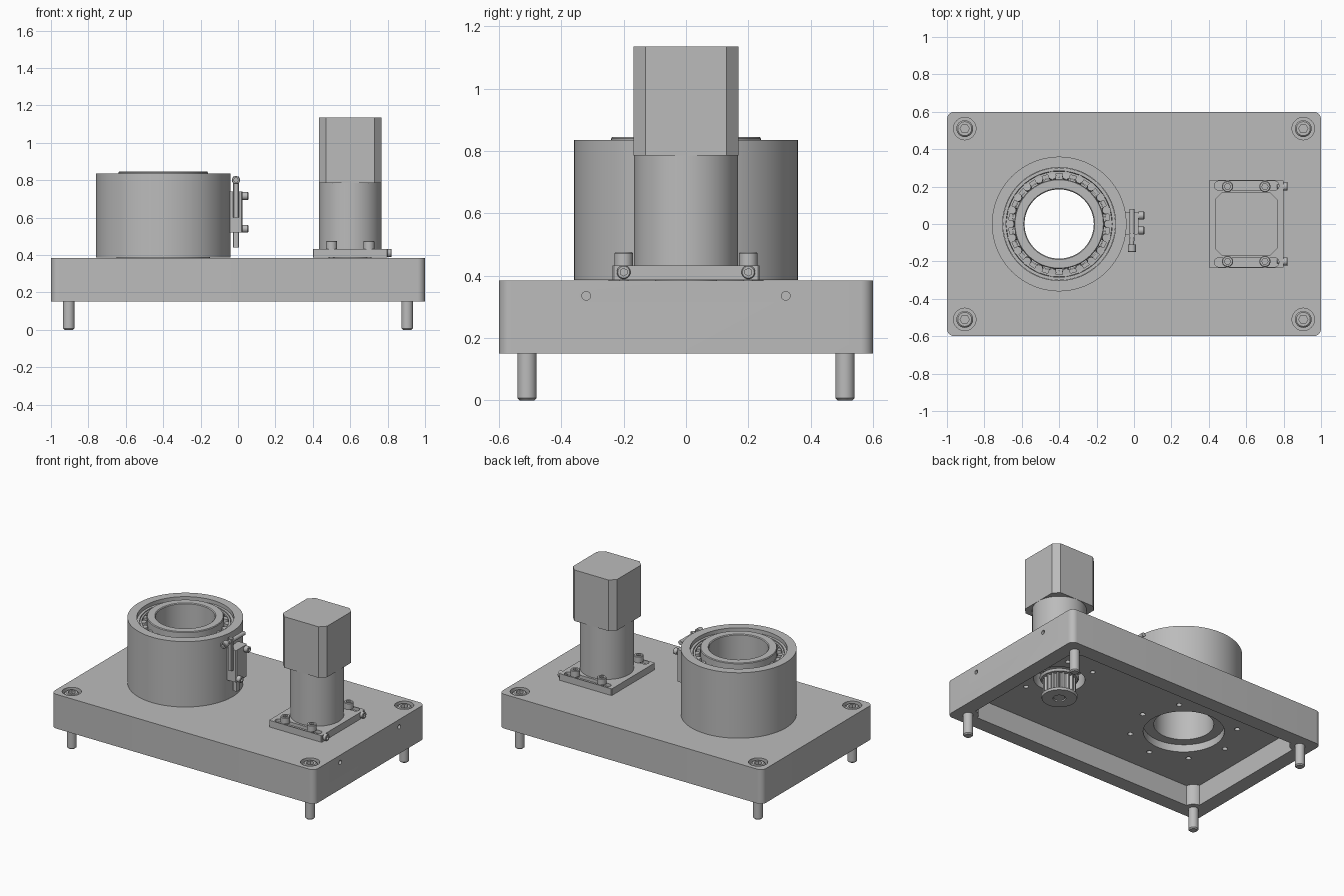
import bpy, bmesh, math
from mathutils import Matrix, Vector

if "Cube" in bpy.data.objects:
    bpy.data.objects.remove(bpy.data.objects["Cube"])

GREY = (0.5, 0.5, 0.5, 1)
metal = bpy.data.materials.new("machined grey")
metal.use_nodes = True
metal.diffuse_color = GREY
metal.node_tree.nodes["Principled BSDF"].inputs["Base Color"].default_value = GREY
parts = []


def finish(name, bm, matrix=None):
    bmesh.ops.remove_doubles(bm, verts=bm.verts, dist=1e-5)
    bmesh.ops.recalc_face_normals(bm, faces=bm.faces)
    mesh = bpy.data.meshes.new(name)
    bm.to_mesh(mesh)
    bm.free()
    if matrix:
        mesh.transform(matrix)
    mesh.materials.append(metal)
    ob = bpy.data.objects.new(name, mesh)
    bpy.context.collection.objects.link(ob)
    parts.append(ob)
    return ob


def lathe(name, profile, matrix, segments=32):
    """Spin a closed (radius, height) profile around z."""
    bm = bmesh.new()
    verts = [bm.verts.new((r, 0, z)) for r, z in profile]
    edges = [bm.edges.new((v, verts[(i + 1) % len(verts)])) for i, v in enumerate(verts)
             if not (profile[i][0] == 0 and profile[(i + 1) % len(verts)][0] == 0)]
    bmesh.ops.spin(bm, geom=verts + edges, cent=(0, 0, 0), axis=(0, 0, 1),
                   angle=math.tau, steps=segments, use_merge=False)
    return finish(name, bm, matrix)


def cylinder(name, x, y, z0, z1, r, segments=32):
    return lathe(name, [(0, z0), (r, z0), (r, z1), (0, z1)], at(x, y), segments)


def prism(name, outline, z0, z1, matrix=None):
    bm = bmesh.new()
    face = bm.faces.new([bm.verts.new((x, y, z0)) for x, y in outline])
    top = bmesh.ops.extrude_face_region(bm, geom=[face])["geom"]
    bmesh.ops.translate(bm, vec=(0, 0, z1 - z0),
                        verts=[g for g in top if isinstance(g, bmesh.types.BMVert)])
    return finish(name, bm, matrix)


def rounded(x0, x1, y0, y1, r, steps=8):
    """Rectangle outline with rounded corners, or chamfered with one step."""
    points = []
    for k, (cx, cy) in enumerate([(x1 - r, y1 - r), (x0 + r, y1 - r),
                                  (x0 + r, y0 + r), (x1 - r, y0 + r)]):
        for i in range(steps + 1):
            a = math.pi / 2 * (k + i / steps)
            points.append((cx + r * math.cos(a), cy + r * math.sin(a)))
    return points


def at(x, y, z=0, axis=(0, 0, 1)):
    turn = Vector((0, 0, 1)).rotation_difference(Vector(axis)).to_matrix().to_4x4()
    return Matrix.Translation((x, y, z)) @ turn


def cut(target, cutter):
    mod = target.modifiers.new("cut", "BOOLEAN")
    mod.operation, mod.solver, mod.object = "DIFFERENCE", "EXACT", cutter
    bpy.context.view_layer.objects.active = target
    bpy.ops.object.modifier_apply(modifier=mod.name)
    parts.remove(cutter)
    bpy.data.objects.remove(cutter)


def cap_screw(name, matrix, head_r, head_h, shaft_r, length):
    """Socket head screw; the underside of the head is at the local origin."""
    c = shaft_r * 0.25
    screw = lathe(name, [(0, -length), (shaft_r - c, -length), (shaft_r, c - length),
                         (shaft_r, 0), (head_r, 0), (head_r, head_h - c),
                         (head_r - c, head_h), (0, head_h)], matrix, 24)
    hexagon = [(head_r * 0.55 * math.cos(i * math.pi / 3),
                head_r * 0.55 * math.sin(i * math.pi / 3)) for i in range(6)]
    cut(screw, prism("socket", hexagon, head_h * 0.4, head_h * 1.5, matrix))


CORNERS = [(sx * 0.905, sy * 0.51) for sx in (-1, 1) for sy in (-1, 1)]
CLAMPS = [(x, sy * 0.2) for x in (0.5, 0.7) for sy in (-1, 1)]
HX, MX = -0.4, 0.6   # housing and motor centres

# Base: hollow slab with solid corner bosses
base = prism("base", rounded(-1, 1, -0.6, 0.6, 0.04), 0.15, 0.385)
pocket = prism("pocket", rounded(-0.9, 0.9, -0.5, 0.5, 0.03, 4), 0.1, 0.29)
for x, y in CORNERS:
    cut(pocket, cylinder("boss", x, y, 0.05, 0.35, 0.065))
cut(base, pocket)
for x, y in CORNERS:
    cut(base, cylinder("counterbore", x, y, 0.3, 0.5, 0.06))
cut(base, cylinder("housing_opening", HX, 0, 0.2, 0.5, 0.25, 64))
cut(base, prism("motor_opening", rounded(0.44, 0.76, -0.15, 0.15, 0.149, 12), 0.2, 0.5))
for i in range(8):
    a = i * math.pi / 4
    cut(base, cylinder("bolt_hole", HX + 0.33 * math.cos(a), 0.33 * math.sin(a),
                       0.2, 0.36, 0.017, 16))
for x, y in CLAMPS:
    cut(base, cylinder("clamp_hole", x, y, 0.2, 0.36, 0.016, 16))
for y in (-0.32, 0.32):
    cut(base, lathe("side_hole", [(0, 0), (0.014, 0), (0.014, 0.2), (0, 0.2)],
                    at(0.9, y, 0.335, (1, 0, 0)), 16))

# Corner screws that act as feet
for x, y in CORNERS:
    cap_screw("corner_screw", at(x, y, 0.3), 0.045, 0.08, 0.031, 0.3)

# Bearing housing, rings and hollow spindle
lathe("housing", [(0.25, 0.386), (0.36, 0.386), (0.36, 0.835), (0.302, 0.835),
                  (0.302, 0.62), (0.25, 0.62)], at(HX, 0), 96)
lathe("bearing_outer_ring", [(0.275, 0.62), (0.301, 0.62), (0.301, 0.81), (0.284, 0.81)],
      at(HX, 0), 64)
lathe("spindle", [(0.185, 0.34), (0.249, 0.34), (0.249, 0.62), (0.24, 0.62),
                  (0.24, 0.84), (0.236, 0.845), (0.19, 0.845), (0.185, 0.84)], at(HX, 0), 64)
lathe("bearing_cage", [(0.27, 0.79), (0.282, 0.79), (0.282, 0.805), (0.27, 0.805)],
      at(HX, 0), 64)
for i in range(22):
    a = i * math.tau / 22
    lean = (0.1 * math.cos(a), 0.1 * math.sin(a), 1)
    lathe("roller", [(0, 0), (0.018, 0), (0.022, 0.17), (0, 0.17)],
          at(HX + 0.246 * math.cos(a), 0.246 * math.sin(a), 0.63, lean), 12)

# Sensor bracket on the housing side
prism("housing_foot", rounded(-0.07, -0.042, -0.05, 0.05, 0.004, 1), 0.386, 0.43)
prism("sensor_bracket", rounded(-0.05, 0.025, -0.055, 0.065, 0.006, 1), 0.52, 0.74)
prism("sensor_rod", rounded(-0.027, 0.005, -0.022, 0.022, 0.008, 2), 0.44, 0.52)
prism("sensor_arm", rounded(-0.027, 0.005, -0.075, -0.05, 0.005, 1), 0.6, 0.82)
lathe("sensor_pin", [(0, -0.09), (0.014, -0.09), (0.014, 0.08), (0, 0.08)],
      at(-0.011, 0, 0.8, (0, 1, 0)), 16)
cap_screw("sensor_knob", at(-0.011, -0.11, 0.8, (0, -1, 0)), 0.022, 0.04, 0.012, 0.06)
for y, z in ((0.045, 0.715), (-0.035, 0.54)):
    cap_screw("bracket_screw", at(0.025, y, z, (1, 0, 0)), 0.021, 0.03, 0.012, 0.06)

# Slotted motor mount with clamp screws and adjusters
mount = prism("motor_mount", rounded(0.4, 0.8, -0.235, 0.235, 0.004, 1), 0.386, 0.432)
for sy in (-1, 1):
    y = sy * 0.205
    cut(mount, prism("slot", rounded(0.43, 0.775, y - 0.024, y + 0.024, 0.0235), 0.41, 0.5))
for x, y in CLAMPS:
    cap_screw("clamp_screw", at(x, y, 0.432), 0.03, 0.043, 0.015, 0.09)
for y in (-0.2, 0.2):
    cap_screw("adjuster_screw", at(0.795, y, 0.411, (1, 0, 0)), 0.022, 0.026, 0.012, 0.03)

# Motor
cylinder("motor_body", MX, 0, 0.33, 0.432, 0.1)
cylinder("motor_gearbox", MX, 0, 0.43, 0.79, 0.167, 64)
prism("motor_case", rounded(0.432, 0.768, -0.168, 0.168, 0.038, 1), 0.785, 1.135)

# Toothed pulley under the motor
TEETH = 18
outline = []
for i in range(TEETH * 4):
    a = (i + 0.5) * math.tau / (TEETH * 4)
    r = 0.102 if i % 4 < 2 else 0.086
    outline.append((MX + r * math.cos(a), r * math.sin(a)))
prism("pulley_teeth", outline, 0.17, 0.29)
lathe("pulley_flange", [(0.04, 0.155), (0.108, 0.155), (0.114, 0.17), (0.04, 0.17)], at(MX, 0))
lathe("pulley_flange", [(0, 0.285), (0.114, 0.285), (0.122, 0.3), (0, 0.3)], at(MX, 0))
cylinder("motor_shaft", MX, 0, 0.16, 0.35, 0.035, 24)

# Smooth the round faces and keep the machined edges crisp
bpy.ops.object.select_all(action="DESELECT")
for ob in parts:
    ob.select_set(True)
bpy.context.view_layer.objects.active = parts[0]
bpy.ops.object.shade_smooth_by_angle(angle=math.radians(30))
